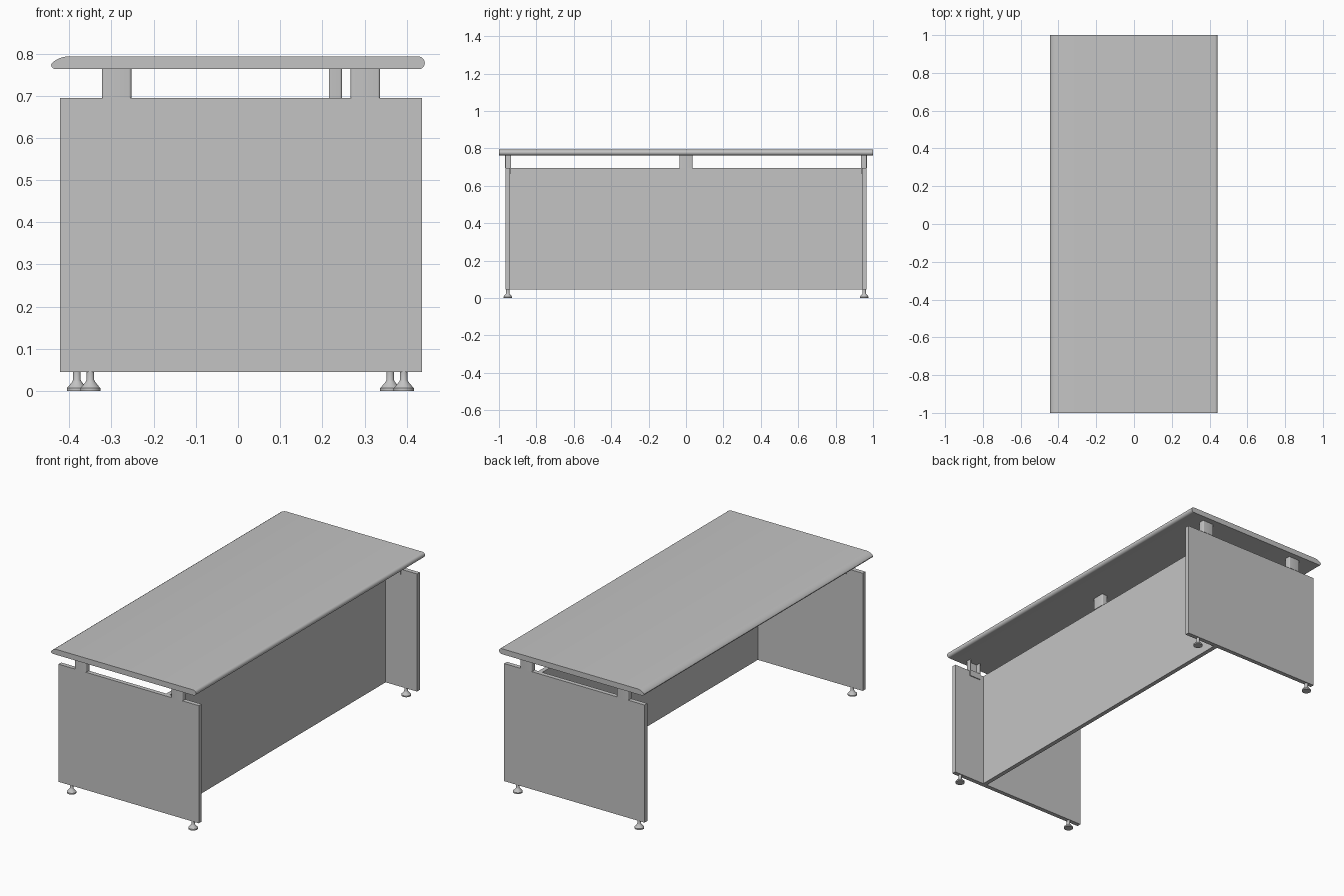
import bpy, bmesh, math
from mathutils import Matrix

old = bpy.data.objects.get("Cube")
if old:
    bpy.data.objects.remove(old, do_unlink=True)

grey = bpy.data.materials.new("light_grey")
grey.use_nodes = True
COLOUR = (0.55, 0.55, 0.55, 1)
grey.diffuse_color = COLOUR
grey.node_tree.nodes["Principled BSDF"].inputs["Base Color"].default_value = COLOUR

FLOOR_GAP, PANEL_TOP, TOP_BOTTOM, TOP_Z = 0.045, 0.695, 0.763, 0.793


def finish(name, bm, smooth=False):
    bmesh.ops.recalc_face_normals(bm, faces=bm.faces)
    mesh = bpy.data.meshes.new(name)
    bm.to_mesh(mesh)
    bm.free()
    mesh.materials.append(grey)
    obj = bpy.data.objects.new(name, mesh)
    bpy.context.collection.objects.link(obj)
    if smooth:
        bpy.ops.object.select_all(action='DESELECT')
        obj.select_set(True)
        bpy.context.view_layer.objects.active = obj
        bpy.ops.object.shade_smooth_by_angle(angle=math.radians(35))
    return obj


def add_box(bm, lo, hi):
    size = [b - a for a, b in zip(lo, hi)]
    mid = [(a + b) / 2 for a, b in zip(lo, hi)]
    bmesh.ops.create_cube(bm, size=1, matrix=Matrix.Translation(mid) @ Matrix.Diagonal((*size, 1)))


def add_prism(bm, points, offset):
    face = bm.faces.new([bm.verts.new(p) for p in points])
    new = bmesh.ops.extrude_face_region(bm, geom=[face])["geom"]
    bmesh.ops.translate(bm, vec=offset, verts=[v for v in new if isinstance(v, bmesh.types.BMVert)])


def box(name, lo, hi):
    bm = bmesh.new()
    add_box(bm, lo, hi)
    return finish(name, bm)


# Table top: bevelled nose on one long edge, half-round on the other
r = (TOP_Z - TOP_BOTTOM) / 2
profile = [(-0.408, TOP_Z), (-0.418, 0.791), (-0.430, 0.786), (-0.440, 0.779), (-0.4435, 0.773),
           (-0.441, 0.767), (-0.436, 0.764), (-0.429, TOP_BOTTOM)]
for i in range(13):
    a = -math.pi / 2 + math.pi * i / 12
    profile.append((0.443 - r + r * math.cos(a), TOP_BOTTOM + r + r * math.sin(a)))
bm = bmesh.new()
add_prism(bm, [(x, -1, z) for x, z in profile], (0, 2, 0))
finish("table_top", bm, True)

# Upright panels
box("front_end_panel", (-0.422, -0.965, FLOOR_GAP), (0.436, -0.941, PANEL_TOP))
box("back_end_panel", (-0.422, 0.941, FLOOR_GAP), (0.436, 0.965, PANEL_TOP))
box("modesty_panel", (0.220, -0.941, FLOOR_GAP), (0.244, 0.941, PANEL_TOP))


# Channel bracket: closed rounded side at local y = 0, open towards +y
def bracket(name, x, y, turn):
    w, d, t, c = 0.035, 0.031, 0.004, 0.006
    right = [(w, d)]
    for i in range(5):
        a = -math.pi / 2 * i / 4
        right.append((w - c + c * math.cos(a), c + c * math.sin(a)))
    outer = right + [(-px, py) for px, py in reversed(right)]
    inner = [(-w + t, d), (-w + t, t), (w - t, t), (w - t, d)]
    bm = bmesh.new()
    add_prism(bm, [(px, py, PANEL_TOP) for px, py in outer + inner],
              (0, 0, TOP_BOTTOM - PANEL_TOP))
    # Fixing lip that clips down over the panel's inner face
    add_box(bm, (-w, d - 0.005, 0.665), (w, d, PANEL_TOP + 0.004))
    bmesh.ops.transform(bm, verts=bm.verts,
                        matrix=Matrix.Translation((x, y, 0)) @ Matrix.Rotation(turn, 4, 'Z'))
    finish(name, bm, True)


for side, x in (("right", -0.288), ("left", 0.302)):
    bracket("front_bracket_" + side, x, -0.967, 0)
    bracket("back_bracket_" + side, x, 0.967, math.pi)
bracket("middle_bracket", 0.247, 0, math.pi / 2)


# Levelling feet: lathed stem, cone and disc
def foot(name, x, y, steps=24):
    outline = [(0.024, 0), (0.024, 0.007), (0.020, 0.011), (0.011, 0.022), (0.009, 0.026), (0.009, 0.046)]
    bm = bmesh.new()
    rings = [[bm.verts.new((x + rad * math.cos(2 * math.pi * i / steps),
                            y + rad * math.sin(2 * math.pi * i / steps), z))
              for i in range(steps)] for rad, z in outline]
    for low, high in zip(rings, rings[1:]):
        for i in range(steps):
            j = (i + 1) % steps
            bm.faces.new((low[i], low[j], high[j], high[i]))
    bm.faces.new(rings[0])
    bm.faces.new(rings[-1])
    finish(name, bm, True)


for end, y, xs in (("front", -0.953, (-0.350, 0.393)), ("back", 0.953, (-0.382, 0.361))):
    for side, x in zip(("right", "left"), xs):
        foot(end + "_foot_" + side, x, y)
